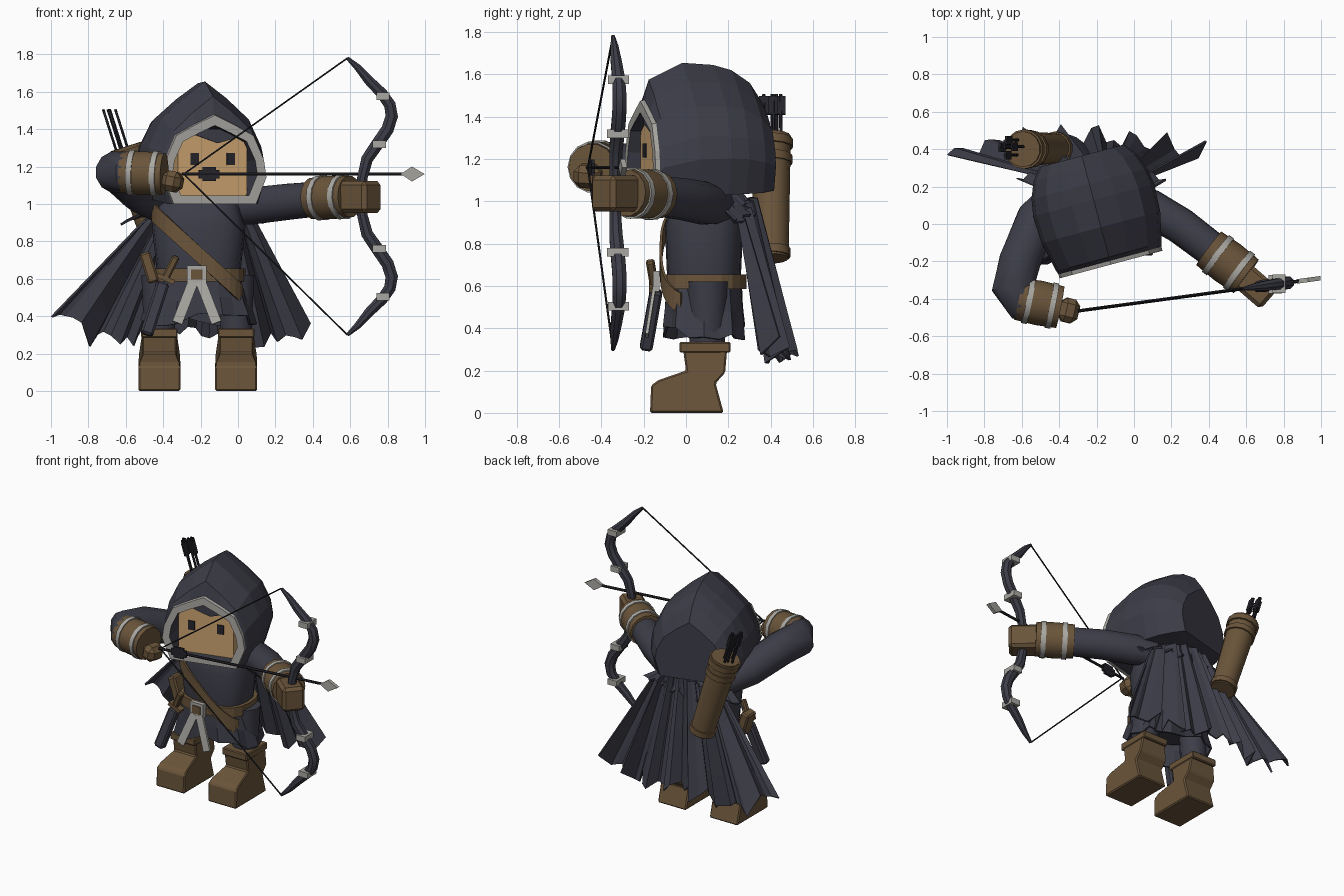
import bpy, bmesh, random
from math import sin, cos, pi, radians
from mathutils import Vector, Matrix

if "Cube" in bpy.data.objects:
    bpy.data.objects.remove(bpy.data.objects["Cube"])
rng = random.Random(4)


def material(name, *rgb):
    m = bpy.data.materials.new(name)
    m.use_nodes = True
    m.diffuse_color = (*rgb, 1)
    m.node_tree.nodes["Principled BSDF"].inputs["Base Color"].default_value = (*rgb, 1)
    return m


cloth = material("dark cloth", .046, .046, .065)
leather = material("brown leather", .145, .09, .043)
pale = material("pale grey", .4, .39, .36)
skin = material("tan skin", .6, .37, .165)
black = material("near black", .018, .018, .024)


def finish(name, bm, mats, smooth=False, bevel=0, thick=0):
    bmesh.ops.recalc_face_normals(bm, faces=bm.faces)
    me = bpy.data.meshes.new(name)
    bm.to_mesh(me)
    bm.free()
    ob = bpy.data.objects.new(name, me)
    bpy.context.collection.objects.link(ob)
    for m in mats:
        me.materials.append(m)
    if thick:
        ob.modifiers.new("thickness", "SOLIDIFY").thickness = thick
    if bevel:
        ob.modifiers.new("bevel", "BEVEL").width = bevel
    if smooth:
        bpy.ops.object.select_all(action="DESELECT")
        ob.select_set(True)
        bpy.context.view_layer.objects.active = ob
        bpy.ops.object.shade_smooth_by_angle(angle=radians(35))
    return ob


def loft(name, rings, mats, smooth=False, band_mat=None, bevel=0):
    """Skin a list of closed rings; band_mat maps a band number to a material."""
    bm = bmesh.new()
    rows = [[bm.verts.new(p) for p in ring] for ring in rings]
    n = len(rows[0])
    for k, (a, b) in enumerate(zip(rows, rows[1:])):
        for i in range(n):
            j = (i + 1) % n
            f = bm.faces.new((a[i], a[j], b[j], b[i]))
            f.material_index = (band_mat or {}).get(k, 0)
    bm.faces.new(rows[0])
    bm.faces.new(rows[-1])
    return finish(name, bm, mats, smooth, bevel)


def tube(name, pts, radii, mat, sides=12):
    pts = [Vector(p) for p in pts]
    along = (pts[-1] - pts[0]).normalized()
    ref = Vector((0, 1, 0)) if abs(along.y) < .7 else Vector((0, 0, 1))
    rings = []
    for i, p in enumerate(pts):
        t = (pts[min(i + 1, len(pts) - 1)] - pts[max(i - 1, 0)]).normalized()
        u = ref.cross(t).normalized()
        w = t.cross(u)
        r = radii[i] if isinstance(radii, list) else radii
        turn = [2 * pi * (k + .5) / sides for k in range(sides)]
        rings.append([p + r * (cos(a) * u + sin(a) * w) for a in turn])
    return loft(name, rings, [mat], True)


def bar(name, p, q, width, depth, mat, bevel=0):
    """Box from p to q, its depth lying along y as far as possible."""
    p, q = Vector(p), Vector(q)
    z = (q - p).normalized()
    x = Vector((0, 1, 0)).cross(z).normalized()
    rot = Matrix((x, z.cross(x), z)).transposed().to_4x4()
    size = Matrix.Diagonal((width, depth, (q - p).length, 1))
    bm = bmesh.new()
    bmesh.ops.create_cube(bm, size=1, matrix=Matrix.Translation((p + q) / 2) @ rot @ size)
    return finish(name, bm, [mat], bevel=bevel)


def sheet(name, nu, nv, shape, mat, thick=.012):
    bm = bmesh.new()
    rows = [[bm.verts.new(shape(i, i / nu, j / nv)) for i in range(nu + 1)] for j in range(nv + 1)]
    for a, b in zip(rows, rows[1:]):
        for i in range(nu):
            bm.faces.new((a[i], a[i + 1], b[i + 1], b[i]))
    return finish(name, bm, [mat], thick=thick)


def lerp(a, b, t):
    return a + (b - a) * t


# Body outline: rounded rectangle around the torso axis
BX, BY = -.21, .085


def around(a, rx, ry, z):
    def soft(c):
        return abs(c) ** .75 * (1 if c > 0 else -1)
    return Vector((BX + rx * soft(cos(a)), BY + ry * soft(sin(a)), z))


def body_ring(rx, ry, z, n=20):
    return [around(2 * pi * i / n, rx, ry, z) for i in range(n)]


# Boots and legs
sole = [(-.17, 0), (-.165, .13), (-.13, .155), (0, .2), (-.015, .31), (.195, .31), (.185, .19), (.14, .14), (.178, 0)]
for side, cx in (("right", -.42), ("left", -.01)):
    rings = [[(cx + s * (.112 if z < .2 else .092), y, z) for y, z in sole] for s in (-1, 1)]
    loft(side + "_boot", rings, [leather], bevel=.008)
    bar(side + "_boot_cuff", (cx, .09, .285), (cx, .09, .335), .195, .24, leather, .006)
    tube(side + "_leg", [(cx, .1, .3), (cx, .1, .62)], [.085, .1], cloth)

# Torso, belt, shoulder strap
loft("torso", [body_ring(*r) for r in ((.21, .16, .5), (.225, .175, .65), (.25, .185, .88),
     (.22, .16, .99), (.13, .1, 1.06))], [cloth], True)
loft("belt", [body_ring(*r) for r in ((.235, .18, .585), (.25, .2, .585), (.25, .2, .655),
     (.235, .18, .655))], [leather])


def strap_shape(i, u, v):
    p = around(2 * pi * lerp(.42, .93, u), .256, .21, 0)
    p.z = .73 - .9 * (p.x - BX) + .1 * (v - .5)
    return p


sheet("shoulder_strap", 18, 1, strap_shape, leather)

# Buckle and hanging ends
bar("buckle", (-.22, -.14, .575), (-.22, -.14, .67), .105, .03, pale)
bar("buckle_centre", (-.22, -.155, .595), (-.22, -.155, .65), .06, .012, leather)
for s in (-1, 1):
    bar("belt_end", (-.22 + s * .02, -.15, .585), (-.22 + s * .105, -.185, .365), .055, .015, pale)

# Torn skirt in broad panels
hem = [rng.uniform(-.04, .04) for _ in range(20)]


def skirt_shape(i, u, v):
    a = 2 * pi * u
    fold = .012 * v * (-1) ** i
    z = lerp(.6, .38 + hem[i % 20], v)
    return around(a, .235 + .065 * v + fold, .18 + .01 * v + fold, z)


sheet("skirt", 20, 2, skirt_shape, cloth)

# Dagger and side pouch
bar("dagger_sheath", (-.4, -.14, .58), (-.49, -.19, .3), .07, .06, cloth, .012)
bar("dagger_handle", (-.33, -.17, .72), (-.39, -.15, .6), .04, .04, leather, .008)
bar("dagger_guard", (-.43, -.15, .62), (-.34, -.15, .58), .025, .05, leather)
bar("side_pouch", (-.5, .0, .74), (-.45, .0, .58), .06, .1, leather, .01)

# Hood and face share a head frame turned slightly to the left
head = Matrix.Translation((-.2, .07, 0)) @ Matrix.Rotation(radians(15), 4, "Z")
brim = [(0, 1), (.38, .89), (.75, .77), (.95, .5), (1, .3), (.8, 0)]
peak = [(0, 1), (.36, .86), (.74, .68), (.95, .45), (1, .28), (.85, 0)]


def hood_ring(outline, y, w, low, top):
    both = outline + [(-x, z) for x, z in outline[:0:-1]]
    return [head @ Vector((x * w, y, lerp(low, top, z))) for x, z in both]


rim = [(-.12, .225, 1.05, 1.41), (-.297, .235, 1.045, 1.42), (-.297, .285, 1, 1.475), (-.275, .285, 1, 1.48)]
shell = [(-.255, .292, 1, 1.575), (-.09, .328, 1.02, 1.655), (.06, .335, 1.03, 1.645), (.15, .32, 1.035, 1.62),
         (.24, .285, 1.04, 1.56), (.305, .235, 1.05, 1.46)]
loft("hood", [hood_ring(brim, *r) for r in rim] + [hood_ring(peak, *r) for r in shell], [cloth, pale],
     band_mat={1: 1, 2: 1})


def head_box(name, x, y, z, w, d, h, mat):
    ob = bar(name, (x, y, z - h / 2), (x, y, z + h / 2), w, d, mat)
    ob.data.transform(head)


head_box("face", 0, -.15, 1.215, .38, .19, .34, skin)
for s in (-1, 1):
    head_box("eye", s * .1, -.247, 1.24, .045, .009, .065, black)
fringe = [(-.1, 1.37), (-.1, 1.4), (.14, 1.4), (.15, 1.36), (.03, 1.325)]
loft("hair_fringe", [[head @ Vector((x, y, z)) for x, z in fringe] for y in (-.255, -.24)], [cloth])

# Arms, bracers and hands
tube("left_arm", [(-.05, .16, .97), (.08, .09, .99), (.25, -.01, 1.01), (.46, -.17, 1.03)], [.08, .102, .1, .095], cloth)
tube("right_arm", [(-.4, .17, .98), (-.52, .03, 1.06), (-.61, -.2, 1.15), (-.648, -.35, 1.17), (-.6, -.41, 1.17),
     (-.5, -.43, 1.17)], [.09, .11, .115, .115, .112, .1], cloth)


def bracer(side, p, q, r):
    p, q = Vector(p), Vector(q)
    tube(side + "_bracer", [p, p.lerp(q, .5), q], [r, r * 1.06, r], leather, 14)
    for t in (.18, .74):
        tube(side + "_bracer_band", [p.lerp(q, t), p.lerp(q, t + .13)], r * 1.09, pale, 14)


bracer("left", (.4, -.13, 1.03), (.6, -.28, 1.04), .112)
bracer("right", (-.62, -.4, 1.17), (-.395, -.445, 1.16), .113)
bar("left_hand", (.575, -.27, 1.037), (.725, -.4, 1.037), .17, .15, leather, .02)
bar("right_hand", (-.4, -.45, 1.13), (-.3, -.475, 1.11), .11, .13, leather, .03)


# Bow, string and arrow lie in one upright plane
def aim(x, z):
    return Vector((x, -.465 + (x + .3) * .135, z))


limb = [(.66, 0), (.665, .1), (.69, .2), (.745, .28), (.8, .36), (.822, .43), (.812, .49), (.77, .55), (.7, .62),
        (.64, .69), (.585, .74)]
path = [aim(x, 1.04 - z) for x, z in limb[:0:-1]] + [aim(x, 1.04 + z) for x, z in limb]
width = [.027, .03, .034, .036, .036, .036, .034, .032, .028, .02, .01]
tube("bow", path, width[:0:-1] + width, cloth, 8)
for s in (-1, 1):
    for x, z in ((.755, .28), (.775, .535)):
        bar("bow_band", aim(x, 1.04 + s * z - .02), aim(x, 1.04 + s * z + .02), .07, .1, pale)
    tube("bow_string", [aim(-.29, 1.16), aim(.585, 1.04 + s * .74)], .005, black, 6)
tube("arrow_shaft", [aim(-.3, 1.16), aim(.9, 1.16)], .009, black, 6)
diamond = [(.87, 1.16), (.93, 1.2), (.998, 1.16), (.93, 1.12)]
loft("arrow_head", [[aim(x, z) + Vector((0, y, 0)) for x, z in diamond] for y in (-.012, .012)], [pale])
for reach, height in ((.055, .045), (.035, .075)):
    bar("arrow_feathers", aim(-.155 - reach, 1.16), aim(-.155 + reach, 1.16), height, .016, black)

# Quiver with spare arrows
low, top = Vector((-.41, .405, .73)), Vector((-.585, .4, 1.28))
axis = (top - low).normalized()
tube("quiver", [low, top, top + axis * .03, top + axis * .03, top - axis * .06],
     [.08, .095, .096, .08, .078], leather, 14)
for t, r in ((.05, .09), (.85, .102), (.99, .106)):
    c = low.lerp(top, t)
    tube("quiver_band", [c - axis * .02, c + axis * .02], r, leather, 14)
for dx, dy in ((-.045, .01), (.02, .015), (-.01, .05), (-.015, -.03), (-.02, .03)):
    p = top + Vector((dx, dy, -.06))
    q = p + axis * .3
    tube("spare_arrow", [p, q], .008, black, 6)
    bar("spare_feather", q - axis * .1, q - axis * .01, .012, .045, black)

# Cloak and its short shoulder cape, with uneven folds and a torn hem
N = 34
tear = [rng.uniform(-.05, .08) for _ in range(N + 1)]


def cloak_shape(i, u, v):
    edge = (2 * u - 1) ** 2
    wave = sin(i * 1.35) + .6 * sin(i * 2.6 + 1) + 6 * tear[i]
    x = lerp(lerp(-.5, .08, u), lerp(-1, .38, u), v)
    z = lerp(1.02 - .1 * edge, .28 + tear[i] + .13 * max(0, 1 - 7 * u), v)
    y = .315 + .155 * v - (.07 + .05 * v) * edge + (.018 + .03 * v) * wave
    return x, y, z


def cape_shape(i, u, v):
    edge = (2 * u - 1) ** 2
    x = lerp(lerp(-.42, .02, u), lerp(-.63, .17, u), v)
    z = lerp(1.05 - .05 * edge, .9 + tear[i] * .6, v)
    return x, lerp(.25, .34, v) - .11 * edge + .012 * (-1) ** i, z


sheet("cloak", N, 4, cloak_shape, cloth)
sheet("shoulder_cape", 22, 2, cape_shape, cloth)
